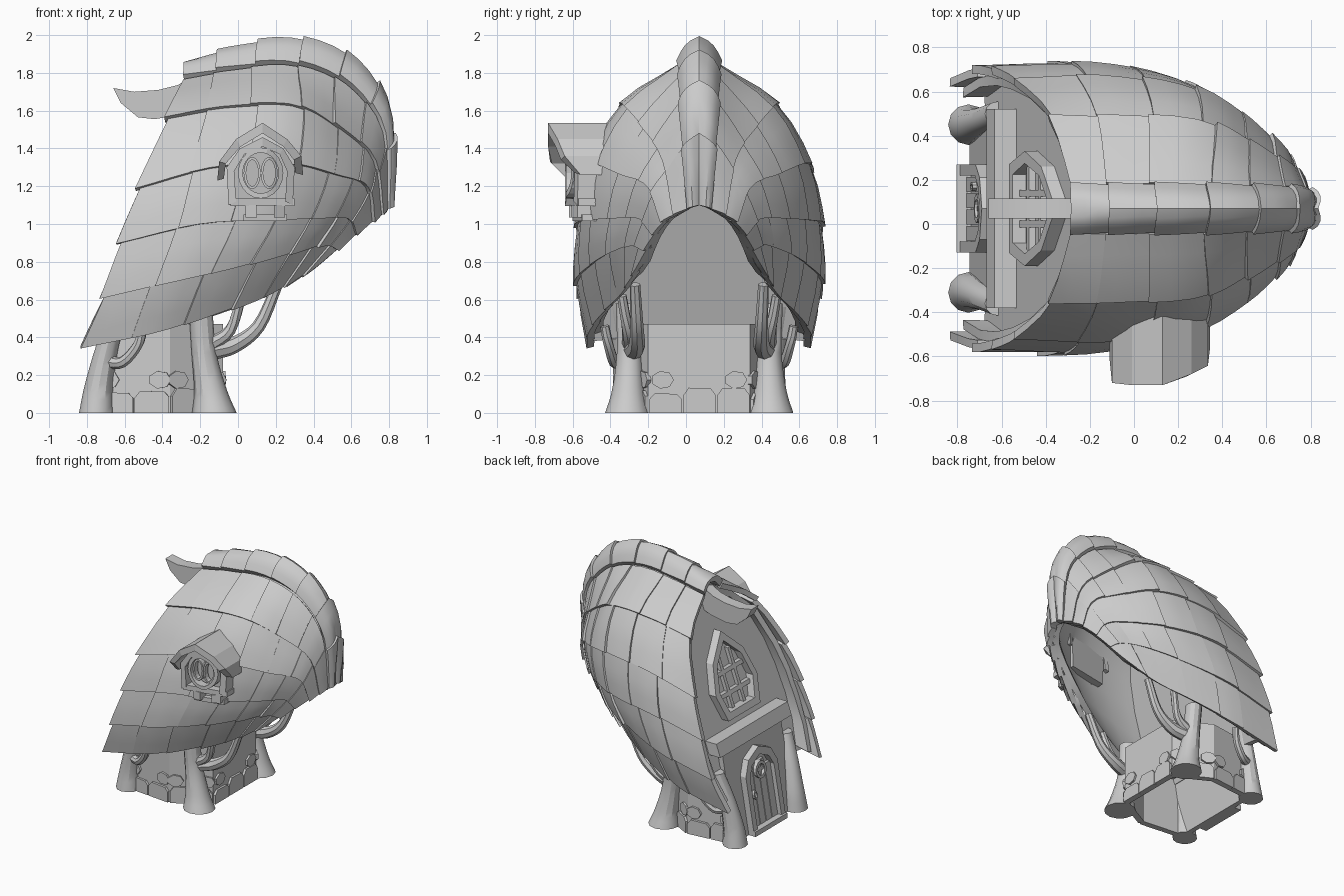
import bpy, bmesh, math, random
from mathutils import Vector

if "Cube" in bpy.data.objects:
    bpy.data.objects.remove(bpy.data.objects["Cube"])

random.seed(4)
YC = 0.07                      # symmetry plane of the house
V = Vector


def finish(name, bm):
    bmesh.ops.recalc_face_normals(bm, faces=bm.faces)
    me = bpy.data.meshes.new(name)
    bm.to_mesh(me)
    bm.free()
    ob = bpy.data.objects.new(name, me)
    bpy.context.collection.objects.link(ob)
    return ob


def add_sheet(bm, fn, nu, nv):
    """Thick curved sheet: fn(s, t) gives an outer and an inner point."""
    g = [[[bm.verts.new(p) for p in fn(i / nu, j / nv)] for j in range(nv + 1)] for i in range(nu + 1)]
    for i in range(nu):
        for j in range(nv):
            for k in (0, 1):
                bm.faces.new((g[i][j][k], g[i + 1][j][k], g[i + 1][j + 1][k], g[i][j + 1][k]))
    rim = [g[i][0] for i in range(nu)] + [g[nu][j] for j in range(nv)]
    rim += [g[i][nv] for i in range(nu, 0, -1)] + [g[0][j] for j in range(nv, 0, -1)]
    for a, b in zip(rim, rim[1:] + rim[:1]):
        bm.faces.new((a[0], b[0], b[1], a[1]))


def add_prism(bm, pts, fmap, o0, o1):
    a, b = ([bm.verts.new(fmap(x, z, o)) for x, z in pts] for o in (o0, o1))
    bm.faces.new(a)
    bm.faces.new(b)
    for i in range(len(a)):
        j = (i + 1) % len(a)
        bm.faces.new((a[i], a[j], b[j], b[i]))


def prisms(name, polys, fmap, o0, o1):
    bm = bmesh.new()
    for p in polys:
        add_prism(bm, p, fmap, o0, o1)
    return finish(name, bm)


def band(name, outer, inner, fmap, o0, o1, closed=True):
    n = len(outer)
    return prisms(name, [[outer[i], outer[(i + 1) % n], inner[(i + 1) % n], inner[i]]
                         for i in range(n if closed else n - 1)], fmap, o0, o1)


def rect(x0, x1, z0, z1):
    return [(x0, z0), (x1, z0), (x1, z1), (x0, z1)]


def oval(cx, cz, rx, rz, n=16):
    return [(cx + rx * math.cos(2 * math.pi * i / n), cz + rz * math.sin(2 * math.pi * i / n)) for i in range(n)]


def mirrored(half):
    return half + [(-x, z) for x, z in reversed(half) if abs(x) > 1e-6]


def catmull(p, t):
    i = min(max(int(t), 0), len(p) - 2)
    t -= i
    b, c = p[i], p[i + 1]
    a = p[i - 1] if i else b * 2 - c
    d = p[i + 2] if i + 2 < len(p) else c * 2 - b
    return (b * 2 + (c - a) * t + (a * 2 - b * 5 + c * 4 - d) * t * t + (b * 3 - a - c * 3 + d) * t ** 3) / 2


def tube(name, pts, radii, n=12):
    pts = [V(p) for p in pts]
    m = 4 * (len(pts) - 1)
    path = [catmull(pts, i / 4) for i in range(m + 1)]
    rad = [catmull([V((r, 0, 0)) for r in radii], i / 4).x for i in range(m + 1)]
    bm = bmesh.new()
    rings = []
    for i, p in enumerate(path):
        tan = path[min(i + 1, m)] - path[max(i - 1, 0)]
        if pts[0].z == 0:      # standing legs keep level rings
            ring = [p + V((x, y, 0)) for x, y in oval(0, 0, rad[i], rad[i], n)]
        else:
            q = tan.to_track_quat('Z', 'Y')
            ring = [p + q @ V((x, y, 0)) for x, y in oval(0, 0, rad[i], rad[i], n)]
        rings.append([bm.verts.new(v) for v in ring])
    for a, b in zip(rings, rings[1:]):
        for k in range(n):
            bm.faces.new((a[k], a[(k + 1) % n], b[(k + 1) % n], b[k]))
    bm.faces.new(rings[0])
    bm.faces.new(rings[-1])
    return finish(name, bm)


# Roof cross-sections from the front gable to the tail, each from ridge to eave: x, half width, z
SECTIONS = [[V(p) for p in s] for s in (
    [(-.28, 0, 1.85), (-.29, .12, 1.77), (-.37, .42, 1.56), (-.52, .58, 1.19), (-.62, .63, .9), (-.71, .64, .61), (-.81, .58, .35)],
    [(-.03, 0, 1.94), (-.04, .12, 1.82), (-.06, .42, 1.62), (-.13, .6, 1.3), (-.2, .65, 1.0), (-.32, .65, .7), (-.42, .58, .43)],
    [(.3, 0, 1.99), (.28, .12, 1.85), (.3, .4, 1.63), (.26, .55, 1.32), (.17, .59, 1.02), (.03, .58, .78), (-.1, .51, .53)],
    [(.61, 0, 1.89), (.57, .11, 1.75), (.55, .29, 1.5), (.52, .41, 1.26), (.42, .46, 1.03), (.3, .47, .85), (.15, .42, .62)],
    [(.81, 0, 1.61), (.77, .1, 1.5), (.72, .19, 1.34), (.68, .27, 1.2), (.58, .32, 1.03), (.46, .35, .89), (.3, .37, .7)],
    [(.815, 0, 1.1), (.805, .07, 1.08), (.77, .14, 1.05), (.72, .2, 1.01), (.63, .25, .94), (.53, .29, .86), (.41, .33, .77)])]


def surf(u, v):
    return catmull([catmull(s, v * 6) for s in SECTIONS], u * 5)


def roof_point(u, v, side, off):
    e = 1e-3
    p = surf(u, v)
    eu, ev = (e if u < .5 else -e), (e if v < .5 else -e)
    n = ((surf(u + eu, v) - p) / eu).cross((surf(u, v + ev) - p) / ev)
    if v < 1e-6:
        n.y = 0
    p = p + n.normalized() * off
    return V((p.x, YC + side * max(p.y, 0), p.z))


# Overlapping roof tiles, both slopes
COLS = 7
bm = bmesh.new()
for side in (-1, 1):
    for row in range(1, 6):
        shifts = [0] + [random.uniform(-.02, .02) for _ in range(COLS - 1)] + [0]
        for c in range(COLS):
            lift = [random.uniform(-.004, .006) for _ in range(2)]

            def tile(s, t):
                u0 = -.012 * t if c == 0 else c / COLS + shifts[c]
                u1 = min((c + 1) / COLS + .008 + shifts[c + 1], 1)
                off = -.01 + .017 * t + .006 * (1 - 2 * s) + lift[0] * s + lift[1] * t
                return [roof_point(u0 + (u1 - u0) * s, (row + t) / 6, side, o) for o in (off, off - .04)]
            add_sheet(bm, tile, 3, 3)
finish("roof_tiles", bm)

# Rounded ridge tiles
bm = bmesh.new()
for c in range(COLS):
    def ridge(s, t):
        u, a = min((c + s * 1.06) / COLS, 1), abs(2 * t - 1)
        off = .01 * (1 - 2 * s) + .008 * a + .09 * a * (1 - a)
        return [roof_point(u, a * .95 / 6, 1 if t > .5 else -1, o) for o in (off, off - .05)]
    add_sheet(bm, ridge, 3, 8)
finish("ridge_tiles", bm)

# Inner lining of the roof
bm = bmesh.new()
for side in (-1, 1):
    def lining(s, t):
        return [roof_point(.015 + .98 * s, t * .985, side, o) for o in (-.04, -.085)]
    add_sheet(bm, lining, 10, 8)
finish("roof_lining", bm)

# Curved finial plank above the gable
prisms("gable_finial", [[(-.66, 1.72), (-.62, 1.64), (-.53, 1.565), (-.44, 1.555), (-.3, 1.58), (-.2, 1.62),
                         (-.2, 1.8), (-.32, 1.735), (-.42, 1.71), (-.55, 1.7)]],
       lambda x, z, o: V((x, YC + o, z)), -.045, .045)


# Gable wall leans back with the roof, the door wall below is steeper: o is outward
def wall(y, z, o):
    return V((-.69 + .358 * (z - .35) - o, YC + y, z))


def door_wall(y, z, o):
    return V((-.745 + .17 * z - o, YC + y, z))


prisms("gable_wall", [mirrored([(.36, .4), (.56, .38), (.6, .62), (.58, .92), (.53, 1.2),
                                (.38, 1.52), (.12, 1.7), (0, 1.76)])], wall, -.04, 0)
prisms("door_wall", [rect(-.37, .37, 0, .75)], door_wall, -.04, 0)
prisms("gable_beam", [rect(-.45, .45, .69, .79)], wall, -.04, .1)
win = mirrored([(.2, .86), (.26, 1.06), (.19, 1.27), (0, 1.45)])
win_in = mirrored([(.155, .91), (.205, 1.06), (.15, 1.24), (0, 1.38)])
band("gable_window_frame", win, win_in, wall, 0, .06)
prisms("gable_window_bars", [rect(-.085, -.055, .9, 1.3), rect(.055, .085, .9, 1.3),
                             rect(-.19, .19, 1.0, 1.03), rect(-.18, .18, 1.15, 1.18)], wall, 0, .03)

# Door
door = mirrored([(.2, .0), (.2, .45), (.14, .56), (0, .62)])
door_in = mirrored([(.15, .0), (.15, .43), (.105, .51), (0, .56)])
band("door_frame", door, door_in, door_wall, 0, .05, closed=False)
prisms("door_planks", [rect(x, x + .068, .02, .5 if abs(x + .034) < .09 else .45)
                       for x in (-.146, -.072, .002, .076)], door_wall, 0, .02)
band("door_porthole", oval(0, .44, .065, .065), oval(0, .44, .042, .042), door_wall, .01, .045)
prisms("door_porthole_bars", [rect(-.01, .01, .39, .49), rect(-.05, .05, .43, .45)], door_wall, .01, .035)
band("door_handle", oval(.1, .28, .02, .035, 10), oval(.1, .28, .01, .022, 10), door_wall, .02, .04)
prisms("doorstep", [rect(-.2, .2, 0, .04)], lambda y, z, o: V((o, YC + y, z)), -.805, -.73)

# Stone base: walls with cut corners, floor and rubble stones
PLAN = [(-.74, -.38), (-.36, -.42), (-.08, -.27), (-.08, .27), (-.36, .42), (-.74, .38)]
stones = bmesh.new()
walls = bmesh.new()
for (ax, ay), (bx, by) in zip(PLAN, PLAN[1:]):
    a, d = V((ax, ay + YC, 0)), V((bx - ax, by - ay, 0))
    length, nrm = d.length, V((d.y, -d.x, 0)).normalized()

    def seg(t, z, o):
        p = a + d * (t / length) + nrm * o
        p.x += .17 * z if p.x < -.7 else 0
        p.z = z
        return p
    add_prism(walls, rect(0, length, 0, .47), seg, -.03, 0)
    count = max(2, round(length / .16))
    w = length / count
    for k in range(count):
        h = random.uniform(.1, .135)
        x0, x1 = k * w + .004, (k + 1) * w - .004
        add_prism(stones, [(x0, 0), (x1, 0), (x1, h * .75), (x1 - .025, h), (x0 + .03, h * 1.03), (x0, h * .7)],
                  seg, -.01, .018)
    for f in (.14, .86):
        add_prism(stones, [(f * length + x, z + .175) for x, z in oval(0, 0, .06, .048, 7)], seg, -.01, .015)
finish("base_stones", stones)
finish("base_walls", walls)
prisms("base_floor", [[(x + (.08 if x < -.7 else 0), y) for x, y in PLAN]],
       lambda x, y, o: V((x, YC + y, o)), .44, .47)

# Tree-trunk legs with curved braces
for side, tag in ((-1, "right"), (1, "left")):
    def P(*pts):
        return [(x, YC + side * d, z) for x, d, z in pts]
    tube("front_leg_" + tag, P((-.75, .38, 0), (-.735, .38, .15), (-.69, .4, .36), (-.62, .43, .56)), (.092, .076, .06, .055))
    tube("back_leg_" + tag, P((-.125, .38, 0), (-.145, .375, .12), (-.18, .37, .32), (-.2, .38, .58)), (.118, .087, .066, .062))
    tube("long_brace_" + tag, P((-.14, .35, .33), (-.02, .33, .36), (.11, .33, .46), (.21, .34, .68)), (.052, .044, .035, .028), 8)
    tube("short_brace_" + tag, P((-.15, .37, .36), (-.04, .38, .44), (.02, .41, .62)), (.04, .03, .026), 8)
    tube("front_brace_" + tag, P((-.69, .41, .27), (-.61, .45, .27), (-.53, .48, .36), (-.5, .5, .46)), (.035, .03, .027, .024), 8)


# Dormer on the right-hand slope: o is the distance toward -y
def dormer(x, z, o):
    return V((x, -(o - max(0, x - .16) * .5), z))


hood = [(-.11, 1.23), (-.1, 1.33), (-.01, 1.45), (.13, 1.535), (.26, 1.45), (.335, 1.36), (.345, 1.26)]
hood_in = [(-.075, 1.24), (-.065, 1.32), (.015, 1.41), (.13, 1.48), (.24, 1.41), (.295, 1.34), (.305, 1.27)]
band("dormer_hood", hood, hood_in, lambda x, z, o: dormer(x, z, o - max(0, 1.34 - z) * (o > .7)), .42, .73, closed=False)
jamb = [(-.05, 1.1), (-.06, 1.3), (.01, 1.4), (.13, 1.46), (.24, 1.4), (.3, 1.3), (.29, 1.1)]
jamb_in = [(-.01, 1.12), (-.02, 1.28), (.035, 1.37), (.13, 1.41), (.22, 1.37), (.26, 1.28), (.25, 1.12)]
prisms("dormer_wall", [jamb], dormer, .42, .575)
band("dormer_jamb", jamb, jamb_in, dormer, .5, .64, closed=False)
band("dormer_window_ring", oval(.12, 1.27, .12, .135, 20), oval(.12, 1.27, .095, .108, 20), dormer, .57, .635)
for cx, tag in ((.075, "left"), (.165, "right")):
    band("dormer_window_tracery_" + tag, oval(cx, 1.27, .045, .085), oval(cx, 1.27, .032, .07), dormer, .57, .61)
prisms("dormer_sill", [rect(-.04, .3, 1.095, 1.135)], dormer, .48, .64)
prisms("dormer_brackets", [rect(.04, .1, 1.035, 1.1), rect(.19, .25, 1.035, 1.1)], dormer, .5, .62)
prisms("dormer_under_board", [rect(.03, .26, 1.015, 1.05)], dormer, .5, .6)

# Smooth curved parts, keep hard edges
for ob in bpy.context.scene.objects:
    ob.select_set(True)
    bpy.context.view_layer.objects.active = ob
bpy.ops.object.shade_smooth_by_angle(angle=math.radians(30))
